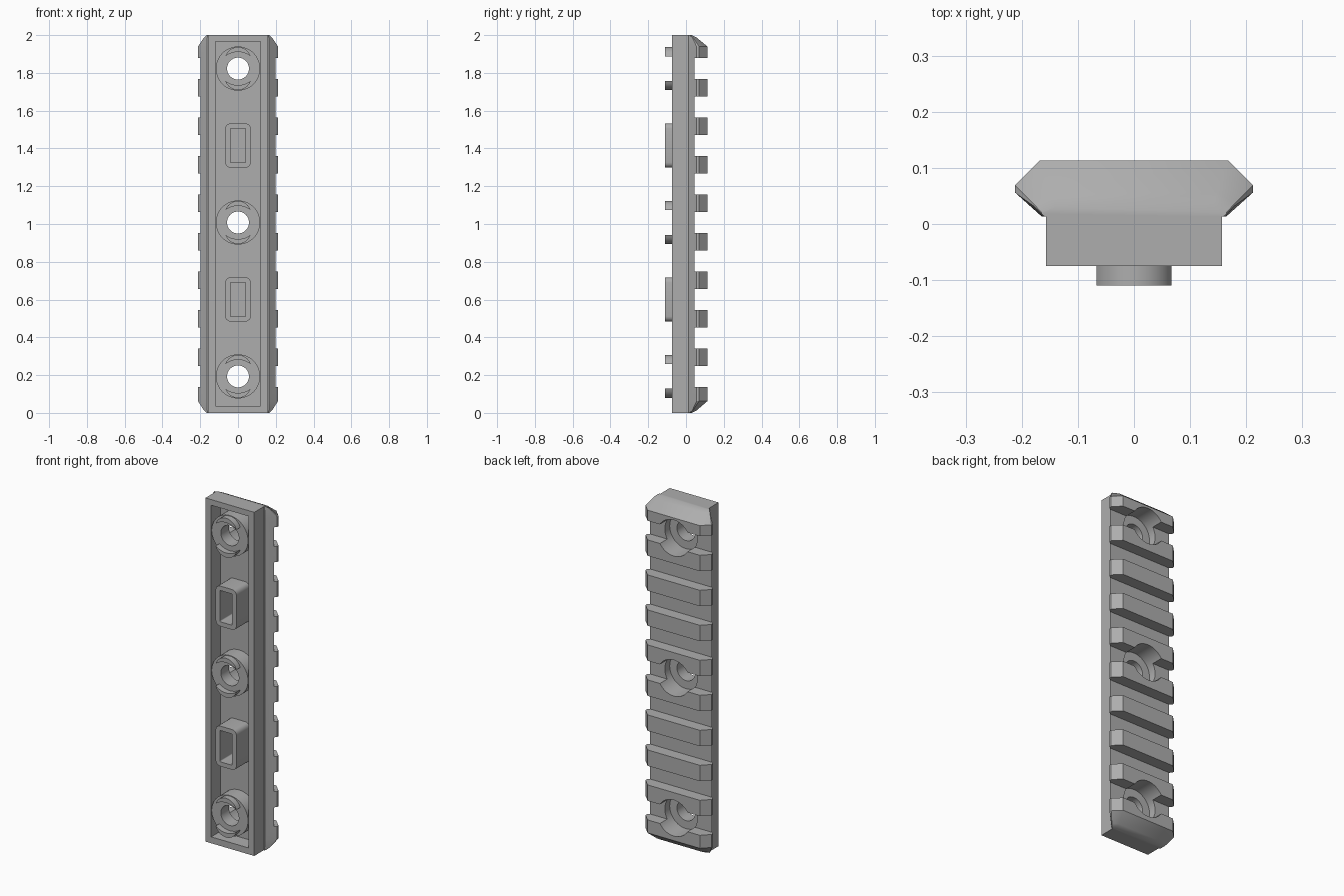
import bpy, bmesh, math

cube = bpy.data.objects.get("Cube")
if cube:
    bpy.data.objects.remove(cube, do_unlink=True)

GREY = (0.42, 0.42, 0.42, 1)
mat = bpy.data.materials.new("plain grey")
mat.use_nodes = True
mat.diffuse_color = GREY
mat.node_tree.nodes["Principled BSDF"].inputs["Base Color"].default_value = GREY

MID = 1.008            # height of the middle screw hole
PITCH = 0.2037         # spacing of the slots
HOLES = [MID + s * 4 * PITCH for s in (-1, 0, 1)]
FLOOR = 0.01           # floor of the front recess


def add(name, bm):
    bmesh.ops.recalc_face_normals(bm, faces=bm.faces)
    mesh = bpy.data.meshes.new(name)
    bm.to_mesh(mesh)
    bm.free()
    mesh.materials.append(mat)
    ob = bpy.data.objects.new(name, mesh)
    bpy.context.collection.objects.link(ob)
    return ob


def loft(bm, rings, caps=True, closed=False):
    """Skin a list of equal-length point rings."""
    loops = [[bm.verts.new(p) for p in ring] for ring in rings]
    pairs = list(zip(loops, loops[1:]))
    if closed:
        pairs.append((loops[-1], loops[0]))
    for a, b in pairs:
        for i in range(len(a)):
            j = (i + 1) % len(a)
            bm.faces.new((a[i], a[j], b[j], b[i]))
    if caps and not closed:
        bm.faces.new(loops[0])
        bm.faces.new(loops[-1])


def box(bm, x, y0, y1, z0, z1):
    loft(bm, [[(-x, y, z0), (x, y, z0), (x, y, z1), (-x, y, z1)] for y in (y0, y1)])


def circle(r, y, z, n=48):
    return [(r * math.cos(2 * math.pi * i / n), y, z + r * math.sin(2 * math.pi * i / n))
            for i in range(n)]


def smooth(ob):
    bpy.ops.object.select_all(action='DESELECT')
    ob.select_set(True)
    bpy.context.view_layer.objects.active = ob
    bpy.ops.object.shade_smooth_by_angle(angle=math.radians(30))


# Rail body: dovetail section, tapered at both ends
def section(z, half):
    pts = [(0.157, -0.075)] + [(0.157, 0.013)] + half
    return [(x, y, z) for x, y in pts] + [(-x, y, z) for x, y in reversed(pts)]


tip = [(0.160, 0.014), (0.165, 0.018), (0.165, 0.021), (0.140, 0.030)]
shoulder = [(0.163, 0.013), (0.180, 0.033), (0.180, 0.037), (0.147, 0.056)]
full = [(0.164, 0.013), (0.212, 0.056), (0.212, 0.069), (0.168, 0.113)]
body_bm = bmesh.new()
loft(body_bm, [section(0, tip), section(0.013, shoulder), section(0.062, full),
               section(1.940, full), section(1.987, shoulder), section(2, tip)])
body = add("rail_body", body_bm)

# Cutters: cross slots, front recess, screw counterbores
slots, recess, bores = bmesh.new(), bmesh.new(), bmesh.new()
for k in range(-4, 5):
    z = MID + k * PITCH
    box(slots, 0.3, 0.045, 0.2, z - 0.0556, z + 0.0556)
box(recess, 0.12, -0.2, FLOOR, 0.037, 1.967)
for z in HOLES:
    loft(bores, [circle(0.105, y, z) for y in (-0.03, 0.2)])

for name, bm in (("slot_cutter", slots), ("recess_cutter", recess), ("bore_cutter", bores)):
    cutter = add(name, bm)
    cutter.hide_render = True
    mod = body.modifiers.new(name, 'BOOLEAN')
    mod.operation, mod.solver, mod.object = 'DIFFERENCE', 'EXACT', cutter
    bpy.context.view_layer.objects.active = body
    bpy.ops.object.modifier_apply(modifier=name)
    bpy.data.objects.remove(cutter, do_unlink=True)
smooth(body)


# Screw bosses: turned cups with a through hole and a counterbore
def arc(half_width, tip_z, top_z, n=12):
    """Points of an arc over a chord, from right tip to left tip."""
    sag = top_z - tip_z
    r = (half_width ** 2 + sag ** 2) / (2 * sag)
    a = math.asin(half_width / r)
    return [(r * math.sin(a * t), top_z - r + r * math.cos(a * t))
            for t in (1 - 2 * i / n for i in range(n + 1))]


for name, z in zip(("lower", "middle", "upper"), HOLES):
    bm = bmesh.new()
    turned = [(0.058, -0.075), (0.117, -0.075), (0.117, 0.012),
              (0.105, 0.012), (0.105, 0.0), (0.058, 0.0)]
    loft(bm, [circle(r, y, z) for r, y in turned], closed=True)
    smooth(add(name + "_screw_boss", bm))

    # Crescent lugs above and below each hole
    bm = bmesh.new()
    crescent = arc(0.067, 0.065, 0.114) + arc(0.067, 0.065, 0.088)[-2:0:-1]
    for s in (-1, 1):
        loft(bm, [[(x, y, z + s * h) for x, h in crescent] for y in (-0.11, -0.07)])
    smooth(add(name + "_crescent_lugs", bm))


# Hollow locating lugs with rounded corners
def rounded(w, h, r, y, z, n=4):
    ring = []
    for q, (sx, sz) in enumerate(((1, 1), (-1, 1), (-1, -1), (1, -1))):
        for i in range(n + 1):
            a = math.pi / 2 * (q + i / n)
            ring.append((sx * (w - r) + r * math.cos(a), y, z + sz * (h - r) + r * math.sin(a)))
    return ring


for name, z in (("lower", MID - 2 * PITCH), ("upper", MID + 2 * PITCH)):
    bm = bmesh.new()
    back = FLOOR + 0.005
    loft(bm, [rounded(0.067, 0.117, 0.028, back, z), rounded(0.067, 0.117, 0.028, -0.11, z),
              rounded(0.040, 0.091, 0.006, -0.11, z), rounded(0.040, 0.091, 0.006, back, z)],
         closed=True)
    smooth(add(name + "_locating_lug", bm))
